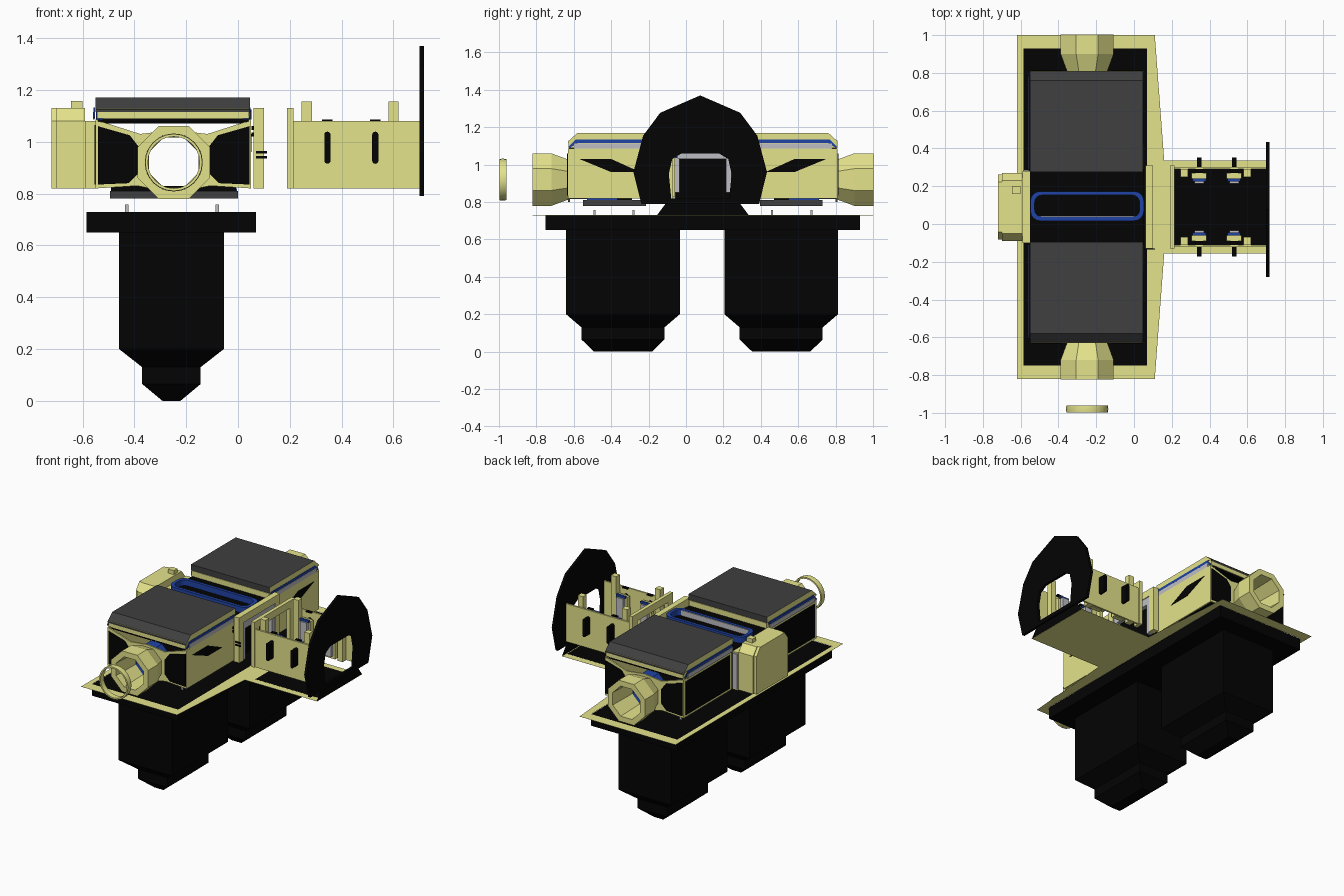
import bpy, bmesh, math

cube = bpy.data.objects.get("Cube")
if cube:
    bpy.data.objects.remove(cube)


def material(name, rgb):
    m = bpy.data.materials.new(name)
    m.use_nodes = True
    m.diffuse_color = (*rgb, 1)
    m.node_tree.nodes["Principled BSDF"].inputs["Base Color"].default_value = (*rgb, 1)
    return m


YELLOW = material("pale yellow", (0.78, 0.77, 0.26))
BLACK = material("black", (0.001, 0.001, 0.001))
GREY = material("dark grey", (0.05, 0.05, 0.05))
BLUE = material("blue", (0.014, 0.055, 0.38))
SILVER = material("light grey", (0.52, 0.52, 0.55))

MID = 0.09      # symmetry line along y
CX = -0.248     # body centre along x
AX_Z = 0.92     # height of the nozzle axis


def finish(name, bm, mat, second=None, rule=None):
    bmesh.ops.recalc_face_normals(bm, faces=bm.faces)
    bm.normal_update()
    if rule:
        for f in bm.faces:
            f.material_index = int(rule(f))
    me = bpy.data.meshes.new(name)
    bm.to_mesh(me)
    bm.free()
    me.materials.append(mat)
    if second:
        me.materials.append(second)
    ob = bpy.data.objects.new(name, me)
    bpy.context.collection.objects.link(ob)
    return ob


def place(axis, p, q, h):
    return {"x": (h, p, q), "y": (p, h, q), "z": (p, q, h)}[axis]


def loft(name, loops, mat, closed=False, **kw):
    bm = bmesh.new()
    rows = [[bm.verts.new(p) for p in loop] for loop in loops]
    n = len(rows[0])
    for a, b in list(zip(rows, rows[1:])) + ([(rows[-1], rows[0])] if closed else []):
        for i in range(n):
            j = (i + 1) % n
            bm.faces.new((a[i], a[j], b[j], b[i]))
    if not closed:
        bm.faces.new(rows[0])
        bm.faces.new(rows[-1])
    return finish(name, bm, mat, **kw)


def prism(name, pts, axis, a, b, mat, **kw):
    return loft(name, [[place(axis, p, q, h) for p, q in pts] for h in (a, b)], mat, **kw)


def frame(name, outer, inner, axis, a, b, mat):
    loops = [[place(axis, p, q, h) for p, q in pts]
             for pts, h in ((outer, a), (outer, b), (inner, b), (inner, a))]
    return loft(name, loops, mat, closed=True)


def rect(x0, x1, y0, y1):
    return [(x0, y0), (x1, y0), (x1, y1), (x0, y1)]


def box(name, x, y, z, mat):
    return prism(name, rect(*x, *y), "z", *z, mat)


def stadium(cx, cy, hx, hy, r, steps=4):
    pts = []
    for k, (sx, sy) in enumerate(((1, 1), (-1, 1), (-1, -1), (1, -1))):
        for i in range(steps + 1):
            a = math.pi / 2 * (k + i / steps)
            pts.append((cx + sx * (hx - r) + r * math.cos(a), cy + sy * (hy - r) + r * math.sin(a)))
    return pts


def ring(r, y, n, turn=0.0):
    return [(CX + r * math.cos(turn + math.tau * i / n), y,
             AX_Z + r * math.sin(turn + math.tau * i / n)) for i in range(n)]


# Base plate with a window over the flange, T-shaped towards the arm
plate_out = [(-0.62, -0.82), (0.11, -0.82), (0.16, -0.155), (0.71, -0.155),
             (0.71, 0.335), (0.16, 0.335), (0.11, 1.0), (-0.62, 1.0)]
plate_in = [(-0.585, -0.75), (0.07, -0.75), (0.07, -0.155), (0.07, -0.1),
            (0.07, 0.28), (0.07, 0.335), (0.07, 0.93), (-0.585, 0.93)]
frame("base_plate", plate_out, plate_in, "z", 0.729, 0.7295, YELLOW)
box("flange", (-0.585, 0.07), (-0.75, 0.93), (0.65, 0.728), BLACK)
box("arm_floor", (0.21, 0.7), (-0.11, 0.29), (0.731, 0.7315), BLACK)

# Everything that repeats at both ends of the body
for side, s in (("front", -1), ("back", 1)):
    def Y(d):
        return MID + s * d

    # Hopper below the flange
    levels = [(0.65, 0.2025, 0.304), (0.2, 0.2025, 0.304), (0.13, 0.113, 0.222),
              (0.065, 0.113, 0.222), (0.0, 0.035, 0.155)]
    cy = 0.086 + s * 0.423
    loft(side + "_hopper", [[(x, y, z) for x, y in rect(-0.257 - hx, -0.257 + hx, cy - hy, cy + hy)]
                            for z, hx, hy in levels], BLACK)

    # Pins and underside plate
    for x in (-0.43, -0.08):
        for d in (0.58, 0.37):
            box(side + "_pin", (x - 0.007, x + 0.007), (Y(d) - 0.005, Y(d) + 0.005), (0.728, 0.757), SILVER)
    box(side + "_underside_plate", (-0.495, 0.0), (Y(0.305), Y(0.64)), (0.78, 0.81), GREY)
    box(side + "_underside_trim", (-0.49, -0.008), (Y(0.38), Y(0.62)), (0.81, 0.83), BLACK)
    box(side + "_underside_stripe", (-0.008, -0.003), (Y(0.46), Y(0.62)), (0.81, 0.82), BLUE)

    # Top pad with a chamfered outer end and pale sides
    pad = [(Y(d), z) for d, z in ((0.72, 1.115), (0.72, 1.125), (0.67, 1.17), (0.185, 1.17), (0.185, 1.13), (0.7, 1.13))]
    prism(side + "_pad", pad, "x", -0.55, 0.047, GREY, second=YELLOW, rule=lambda f: abs(f.normal.x) > 0.9)
    box(side + "_pad_base", (-0.545, 0.043), (Y(0.185), Y(0.719)), (1.09, 1.128), YELLOW)
    for x, edge in ((-0.558, -0.56), (0.043, 0.044)):
        stripe = [(Y(d), z) for d, z in ((0.718, 1.095), (0.68, 1.133), (0.2, 1.133), (0.2, 1.115), (0.67, 1.115), (0.71, 1.09))]
        prism(side + "_blue_stripe", stripe, "x", x, x + 0.006, BLUE)
        prism(side + "_silver_stripe", rect(Y(0.2), Y(0.69), 1.085, 1.114), "x", edge, edge + 0.006, SILVER)
    box(side + "_pad_seal", (-0.52, 0.02), (Y(0.2), Y(0.715)), (1.078, 1.09), BLACK)

    # Side walls, slotted on the arm side and panelled on the other
    prism(side + "_left_wall", rect(Y(0.2), Y(0.72), 0.82, 1.085), "x", 0.04, 0.05, YELLOW)
    slot = [(Y(d), z) for d, z in ((0.66, 1.03), (0.49, 1.03), (0.335, 0.96), (0.49, 0.96))]
    prism(side + "_wall_slot", slot, "x", 0.05, 0.053, BLACK)
    prism(side + "_right_wall", rect(Y(0.2), Y(0.72), 0.82, 1.085), "x", -0.55, -0.54, YELLOW)
    prism(side + "_right_wall_panel", rect(Y(0.22), Y(0.7), 0.835, 1.065), "x", -0.553, -0.55, BLACK)

    # End face: two halves wrapped around the nozzle, each with a dark panel
    for half, m in (("left", 1), ("right", -1)):
        hole = [(0.108 * math.cos(a), AX_Z + 0.108 * math.sin(a))
                for a in (math.pi * (i / 8 - 0.5) for i in range(9))]
        shape = [(0, 0.8), (0.14, 0.83), (0.298, 0.82), (0.298, 1.08), (0.27, 1.075), (0.13, 1.03), (0, 1.045)]
        pts = [(CX + m * x, z) for x, z in shape + hole[::-1]]
        prism(f"{side}_end_{half}_face", pts, "y", Y(0.71), Y(0.72), YELLOW)
        dark = [(0.292, 0.835), (0.292, 1.06), (0.17, 1.025), (0.135, 0.98), (0.135, 0.88), (0.175, 0.84)]
        prism(f"{side}_end_{half}_panel", [(CX + m * x, z) for x, z in dark], "y", Y(0.72), Y(0.726), BLACK)

    # Hollow eight-sided nozzle flaring outwards, with an inner sleeve
    profile = [(0.112, 0.71), (0.152, 0.81), (0.152, 0.912), (0.112, 0.912), (0.104, 0.71)]
    loft(side + "_nozzle", [ring(r, Y(d), 8, math.pi / 8) for r, d in profile], YELLOW, closed=True)
    sleeve = [(0.112, 0.62), (0.112, 0.709), (0.107, 0.709), (0.107, 0.62)]
    loft(side + "_nozzle_sleeve", [ring(r, Y(d), 8, math.pi / 8) for r, d in sleeve], BLUE, closed=True)

# Loose ring ahead of the front nozzle
loose = loft("loose_ring", [ring(r, y, 24) for r, y in
             ((0.1, -0.998), (0.11, -0.998), (0.112, -0.98), (0.11, -0.96), (0.1, -0.96))], YELLOW, closed=True)
for p in loose.data.polygons:
    p.use_smooth = True
bpy.context.view_layer.objects.active = loose
loose.select_set(True)
bpy.ops.object.shade_smooth_by_angle(angle=math.radians(35))

# Dark middle section with a tall blue rounded frame on top
box("middle_top", (-0.55, 0.05), (MID - 0.2, MID + 0.2), (1.07, 1.085), BLACK)
for side, x in (("left", 0.04), ("right", -0.55)):
    box(f"middle_{side}_wall", (x, x + 0.01), (MID - 0.2, MID + 0.2), (0.82, 1.07), BLACK)
frame("blue_frame", stadium(CX, 0.095, 0.3, 0.078, 0.05), stadium(CX, 0.095, 0.278, 0.058, 0.04),
      "z", 1.085, 1.125, BLUE)
box("frame_glint", (-0.51, 0.01), (0.037, 0.043), (1.085, 1.122), SILVER)

# Side box on the right with a chamfered top and a knob
side_box = [(MID + s * d, z) for s, d, z in ((-1, 0.18, 0.82), (1, 0.18, 0.82), (1, 0.18, 1.08),
                                            (1, 0.14, 1.13), (-1, 0.14, 1.13), (-1, 0.18, 1.08))]
prism("side_box", side_box, "x", -0.7, -0.59, YELLOW)
prism("side_box_cover", [(MID + (y - MID) * 0.95, z) for y, z in side_box], "x", -0.72, -0.7, YELLOW)
box("side_box_neck", (-0.59, -0.55), (MID - 0.19, MID + 0.19), (0.82, 1.08), YELLOW)
box("side_box_neck_trim", (-0.587, -0.555), (MID + 0.19, MID + 0.196), (0.83, 1.07), SILVER)
box("side_box_knob", (-0.645, -0.6), (0.16, 0.2), (1.13, 1.157), YELLOW)


# Portal brackets where the arm meets the body
def portal(name, half, top, leg, x0, x1, mat):
    pts = [(MID + s * d, z) for s, d, z in (
        (-1, half, 0.82), (-1, half, top), (1, half, top), (1, half, 0.82),
        (1, half - leg, 0.82), (1, half - leg, top - 0.05), (-1, half - leg, top - 0.05), (-1, half - leg, 0.82))]
    prism(name, pts, "x", x0, x1, mat)


portal("inner_portal", 0.22, 1.13, 0.045, 0.06, 0.1, YELLOW)
portal("portal_liner", 0.175, 1.08, 0.03, 0.065, 0.095, SILVER)
portal("outer_portal", 0.22, 1.13, 0.055, 0.19, 0.215, YELLOW)
for z in (0.935, 0.955):
    box("portal_latch", (0.07, 0.112), (MID - 0.225, MID - 0.22), (z, z + 0.01), BLACK)
for z in (1.02, 1.045):
    box("portal_notch", (0.052, 0.062), (MID - 0.225, MID - 0.22), (z, z + 0.015), BLACK)

# Arm walls with posts, tabs and clips
for side, s in (("front", -1), ("back", 1)):
    def band(d0, d1):
        return tuple(sorted((MID + s * d0, MID + s * d1)))

    box(side + "_arm_wall", (0.2, 0.705), band(0.2, 0.212), (0.82, 1.08), YELLOW)
    for x in (0.265, 0.6):
        box(side + "_arm_post", (x - 0.02, x + 0.02), band(0.16, 0.2), (0.82, 1.155), YELLOW)
    for x in (0.345, 0.53):
        prism(side + "_arm_tab", stadium(x, 0.977, 0.012, 0.062, 0.012), "y", *band(0.155, 0.262), BLACK)
        box(side + "_clip", (x - 0.04, x + 0.04), band(0.15, 0.18), (0.83, 1.04), YELLOW)
        box(side + "_clip_insert", (x - 0.025, x + 0.025), band(0.125, 0.15), (0.85, 1.035), SILVER)
        box(side + "_clip_ridge", (x - 0.035, x + 0.035), band(0.135, 0.15), (1.035, 1.05), BLUE)
        box(side + "_clip_cap", (x - 0.02, x + 0.02), band(0.18, 0.2), (1.078, 1.086), BLACK)


# Arched end plate with an opening, and its foot
def mirrored(mid, top, half, bottom):
    return ([(mid, top)] + [(mid + d, z) for d, z in half] + [(mid, bottom)]
            + [(mid - d, z) for d, z in half[::-1]])


arch_out = mirrored(0.076, 1.37, [(0.214, 1.277), (0.305, 1.155), (0.357, 0.96), (0.315, 0.79)], 0.79)
arch_in = mirrored(0.076, 1.06, [(0.1, 1.06), (0.15, 1.03), (0.168, 0.95), (0.155, 0.82)], 0.82)
frame("end_plate", arch_out, arch_in, "x", 0.7, 0.718, BLACK)
prism("end_plate_foot", [(-0.155, 0.73), (0.335, 0.73), (0.29, 0.79), (-0.11, 0.79)], "x", 0.708, 0.7085, BLACK)
